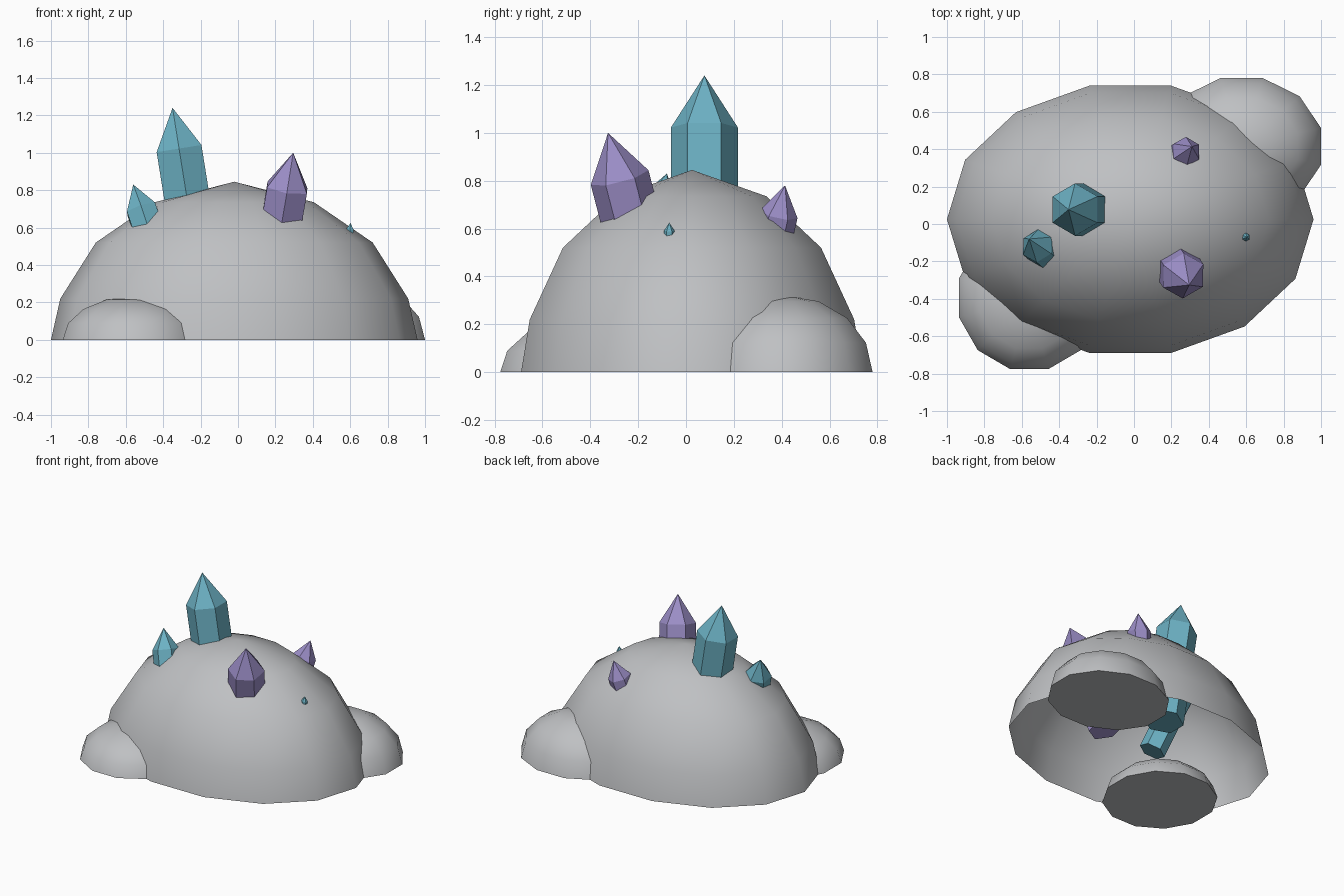
import bpy, bmesh, math
from mathutils import Vector

if "Cube" in bpy.data.objects:
    bpy.data.objects.remove(bpy.data.objects["Cube"])


def material(name, rgb):
    m = bpy.data.materials.new(name)
    m.diffuse_color = (*rgb, 1)
    m.use_nodes = True
    m.node_tree.nodes["Principled BSDF"].inputs["Base Color"].default_value = m.diffuse_color
    return m


GREY = material("stone grey", (0.52, 0.53, 0.545))
TEAL = material("crystal teal", (0.15, 0.44, 0.55))
PURPLE = material("crystal purple", (0.33, 0.27, 0.57))


def finish(bm, name, mat, smooth):
    bmesh.ops.recalc_face_normals(bm, faces=bm.faces)
    me = bpy.data.meshes.new(name)
    bm.to_mesh(me)
    bm.free()
    me.materials.append(mat)
    ob = bpy.data.objects.new(name, me)
    bpy.context.collection.objects.link(ob)
    if smooth:
        bpy.context.view_layer.objects.active = ob
        ob.select_set(True)
        bpy.ops.object.shade_smooth_by_angle(angle=math.radians(50))
        ob.select_set(False)
    return ob


def stack(bm, rings, tip, cap):
    """Join rings of vertices, close them with a tip and optionally a bottom cap."""
    n = len(rings[0])
    for a, b in zip(rings, rings[1:]):
        for i in range(n):
            j = (i + 1) % n
            bm.faces.new((a[i], a[j], b[j], b[i]))
    for i in range(n):
        bm.faces.new((rings[-1][i], rings[-1][(i + 1) % n], tip))
    if cap:
        bm.faces.new(rings[0][::-1])


def dome(name, centre, rx, ry, profile, top, n, offset, cap):
    bm = bmesh.new()
    rings = []
    for r, z in profile:
        angles = [2 * math.pi * (i + offset) / n for i in range(n)]
        rings.append([bm.verts.new((centre[0] + rx * r * math.cos(t),
                                    centre[1] + ry * r * math.sin(t), z)) for t in angles])
    stack(bm, rings, bm.verts.new((*centre, top)), cap)
    return finish(bm, name, GREY, True)


def crystal(name, apex, direction, length, mat):
    """Hexagonal prism with a pointed end, hanging back from its apex."""
    d = Vector(direction).normalized()
    q = Vector((0, 0, 1)).rotation_difference(d)
    radius, tip_len = 0.143 * length, 0.225 * length
    bm = bmesh.new()
    rings = []
    for z in (-length, -tip_len):
        rings.append([bm.verts.new(Vector(apex) + q @ Vector((
            radius * math.cos(math.radians(90 + 60 * i)),
            radius * math.sin(math.radians(90 + 60 * i)), z))) for i in range(6)])
    stack(bm, rings, bm.verts.new(apex), True)
    return finish(bm, name, mat, False)


# Main boulder, an open shell underneath
dome("main_boulder", (-0.02, 0.025), 0.98, 0.733,
     [(1, 0), (0.949, 0.22), (0.755, 0.52), (0.435, 0.735)], 0.845, 14, 0, False)

# Two closed side stones: squashed hemispheres
for name, centre, rx, ry, h in (
        ("back_right_stone", (0.575, 0.415), 0.44, 0.378, 0.32),
        ("front_left_stone", (-0.56, -0.395), 0.39, 0.395, 0.232)):
    prof = [(math.cos(k * math.pi / 8), h * math.sin(k * math.pi / 8)) for k in range(4)]
    dome(name, centre, rx, ry, prof, h, 12, 0.5, True)

# Crystals: apex, leaning direction, length
crystal("large_teal_crystal", (-0.35, 0.077, 1.24), (-0.16, 0, 1), 0.98, TEAL)
crystal("small_teal_crystal", (-0.56, -0.08, 0.83), (-0.33, 0.28, 1), 0.64, TEAL)
crystal("tiny_teal_crystal", (0.602, -0.07, 0.625), (0.1, 0, 1), 0.155, TEAL)
crystal("front_purple_crystal", (0.295, -0.326, 1.0), (0.17, -0.26, 1), 0.87, PURPLE)
crystal("back_purple_crystal", (0.31, 0.414, 0.78), (0.25, 0.22, 1), 0.56, PURPLE)
